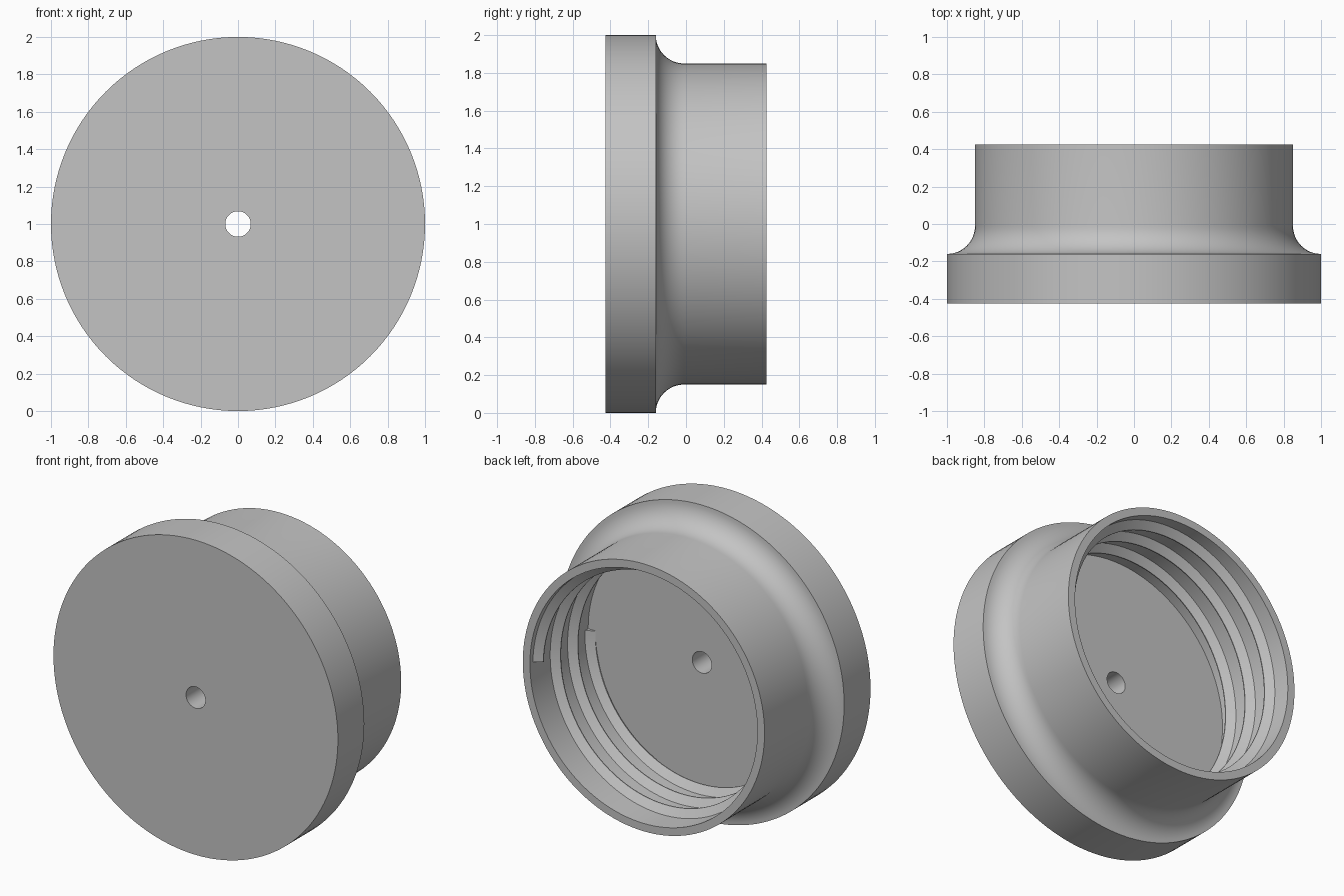
import bpy, bmesh, math

if "Cube" in bpy.data.objects:
    bpy.data.objects.remove(bpy.data.objects["Cube"])

SEG = 128
FRONT, FLANGE, REAR = -0.425, -0.16, 0.425
INNER = 0.80

grey = bpy.data.materials.new("plain grey")
grey.diffuse_color = (0.55, 0.55, 0.55, 1)
grey.use_nodes = True
grey.node_tree.nodes["Principled BSDF"].inputs["Base Color"].default_value = grey.diffuse_color


def place(r, y, a):
    """Point at radius r and angle a around the cap axis."""
    return (r * math.cos(a), y, 1 + r * math.sin(a))


def finish(name, bm, angle):
    bmesh.ops.recalc_face_normals(bm, faces=bm.faces)
    mesh = bpy.data.meshes.new(name)
    bm.to_mesh(mesh)
    bm.free()
    mesh.materials.append(grey)
    ob = bpy.data.objects.new(name, mesh)
    bpy.context.collection.objects.link(ob)
    bpy.ops.object.select_all(action='DESELECT')
    ob.select_set(True)
    bpy.context.view_layer.objects.active = ob
    bpy.ops.object.shade_smooth_by_angle(angle=math.radians(angle))
    return ob


def bridge(bm, a, b):
    n = len(a)
    for i in range(n):
        j = (i + 1) % n
        bm.faces.new((a[i], a[j], b[j], b[i]))


# Cap body: flange, concave fillet, hollow collar and centre hole in one lathe
fillet = [(1 - 0.15 * math.sin(t), FLANGE + 0.15 - 0.15 * math.cos(t))
          for t in (i * math.pi / 24 for i in range(13))]
profile = ([(0.068, FRONT), (1, FRONT)] + fillet +
           [(0.85, REAR), (INNER, REAR), (INNER, FLANGE), (0.068, FLANGE)])
bm = bmesh.new()
rings = [[bm.verts.new(place(r, y, 2 * math.pi * k / SEG)) for r, y in profile]
         for k in range(SEG)]
for k in range(SEG):
    bridge(bm, rings[k], rings[(k + 1) % SEG])
finish("cap_body", bm, 30)

# Internal thread: V-shaped ridge on a three-turn helix, rooted in the wall
TURNS, START, END = 3, -0.163, 0.36
section = [(INNER + 0.01, -0.042), (0.75, -0.003), (0.75, 0.003), (INNER + 0.01, 0.042)]
steps = TURNS * SEG
bm = bmesh.new()
rings = []
for k in range(steps + 1):
    y0 = START + (END - START) * k / steps
    rings.append([bm.verts.new(place(r, y0 + dy, -2 * math.pi * k / SEG))
                  for r, dy in section])
for a, b in zip(rings, rings[1:]):
    bridge(bm, a, b)
bm.faces.new(rings[0])
bm.faces.new(rings[-1])
finish("inner_thread", bm, 30)
